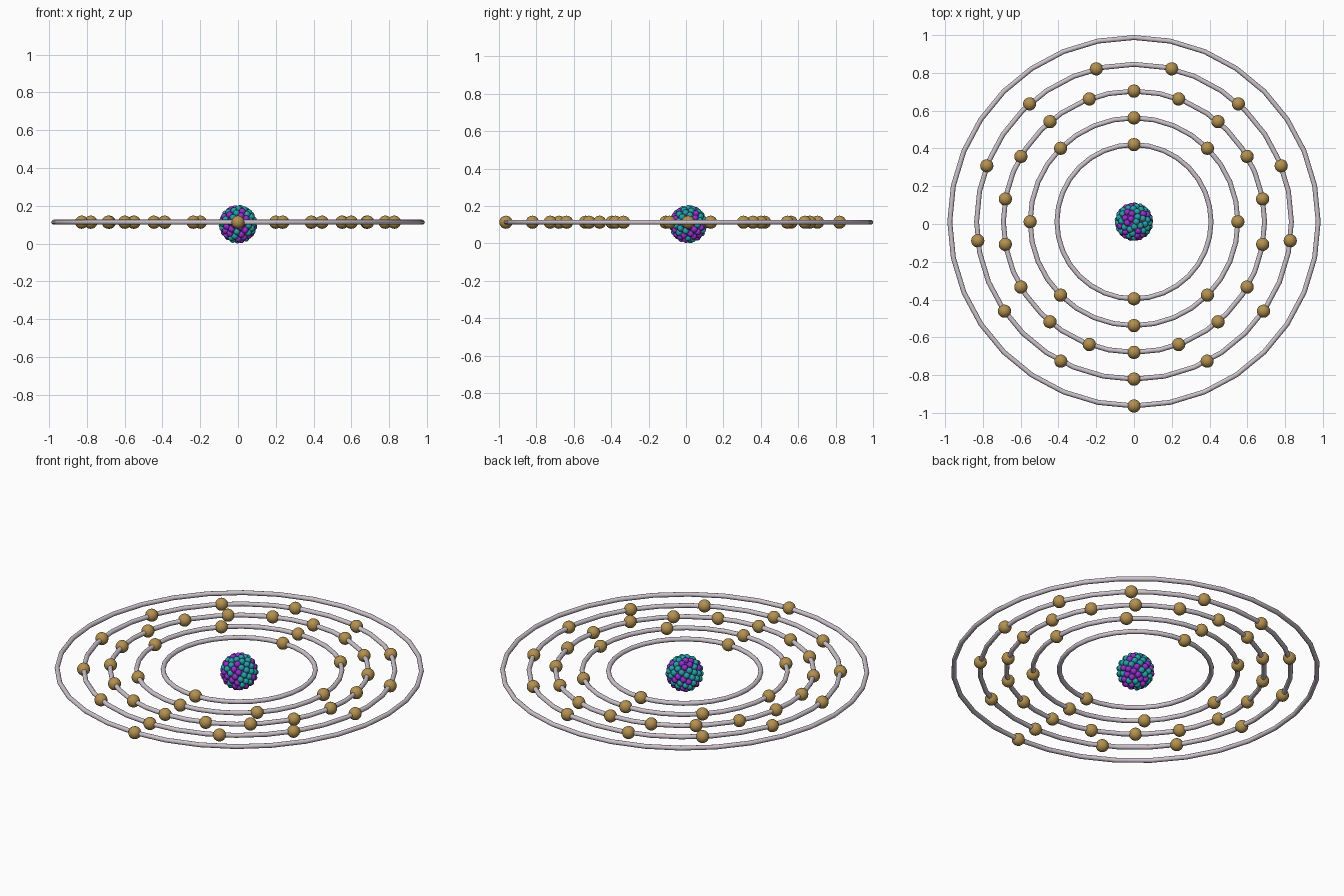
import bpy, math, random
from mathutils import Vector

if "Cube" in bpy.data.objects:
    bpy.data.objects.remove(bpy.data.objects["Cube"])

random.seed(4)
CY = 0.012          # ring centre in y
RING_Z = 0.113
NUC = Vector((0, CY, 0.1025))


def material(name, rgb):
    m = bpy.data.materials.new(name)
    m.diffuse_color = (*rgb, 1)
    m.use_nodes = True
    m.node_tree.nodes["Principled BSDF"].inputs["Base Color"].default_value = m.diffuse_color
    return m


gold = material("gold", (0.45, 0.28, 0.08))
teal = material("teal", (0.02, 0.35, 0.40))
purple = material("purple", (0.28, 0.03, 0.60))
silver = material("silver", (0.60, 0.54, 0.59))


def finish(name, mat):
    o = bpy.context.object
    o.name = name
    o.data.materials.append(mat)
    bpy.ops.object.shade_smooth()
    return o


def ball(name, loc, radius, mat, seg=20, rings=12):
    bpy.ops.mesh.primitive_uv_sphere_add(segments=seg, ring_count=rings,
                                         radius=radius, location=loc)
    return finish(name, mat)


def copies(first, name, points):
    # Linked copies sharing one mesh
    first.location = points[0]
    for p in points[1:]:
        o = bpy.data.objects.new(name, first.data)
        o.location = p
        bpy.context.collection.objects.link(o)


# Orbit rings and the electron count and start side of each shell
shells = [(2, 1), (8, 1), (18, 1), (13, -1), (1, -1)]
spots = []
for i, (count, side) in enumerate(shells):
    r = 0.408 + 0.1418 * i
    bpy.ops.mesh.primitive_torus_add(major_radius=r, minor_radius=0.013,
                                     major_segments=32, minor_segments=12,
                                     location=(0, CY, RING_Z))
    finish("orbit_ring", silver)
    for k in range(count):
        a = math.tau * k / count
        spots.append(Vector((r * math.sin(a), CY + side * r * math.cos(a), RING_Z)))

# Electrons
copies(ball("electron", spots[0], 0.035, gold), "electron", spots)

# Nucleus: balls spread evenly over a sphere, in two shuffled colours
N = 96
points = []
for k in range(N):
    z = 1 - (2 * k + 1) / N
    a = k * math.pi * (3 - math.sqrt(5))
    s = math.sqrt(1 - z * z)
    points.append(NUC + 0.0855 * Vector((s * math.cos(a), s * math.sin(a), z)))
random.shuffle(points)
copies(ball("proton", NUC, 0.0175, purple, 16, 10), "proton", points[:42])
copies(ball("neutron", NUC, 0.0175, teal, 16, 10), "neutron", points[42:])

# Core filling the gaps between the balls
ball("nucleus_core", NUC, 0.084, purple, 24, 16)
